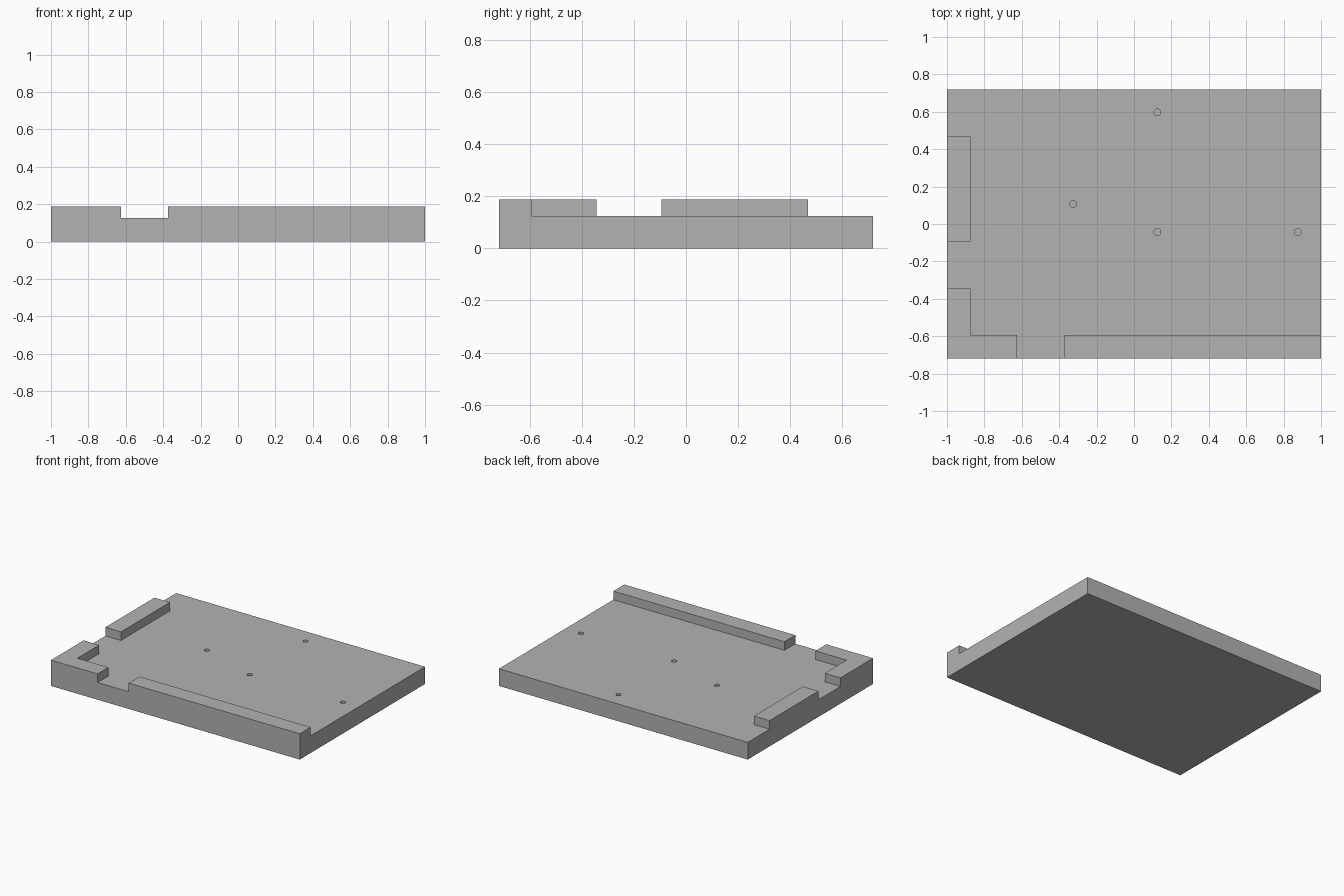
import bpy
import bmesh
from mathutils import Matrix

default = bpy.data.objects.get("Cube")
if default:
    bpy.data.objects.remove(default, do_unlink=True)

HALF_X, HALF_Y = 1.0, 0.719
DECK, TOP = 0.125, 0.1875      # plate surface and rim height
RIM = 0.125                    # rim width
HOLE_RADIUS, HOLE_DEPTH = 0.018, 0.0625

grey = bpy.data.materials.new("plain grey")
grey.use_nodes = True
colour = (0.45, 0.45, 0.45, 1)
grey.diffuse_color = colour
grey.node_tree.nodes["Principled BSDF"].inputs["Base Color"].default_value = colour


def finish(name, bm):
    mesh = bpy.data.meshes.new(name)
    bmesh.ops.recalc_face_normals(bm, faces=bm.faces)
    bm.to_mesh(mesh)
    bm.free()
    mesh.materials.append(grey)
    obj = bpy.data.objects.new(name, mesh)
    bpy.context.collection.objects.link(obj)
    return obj


def prism(name, outline, height):
    """Extrude a plan outline from the ground up to a height."""
    bm = bmesh.new()
    face = bm.faces.new([bm.verts.new((x, y, 0)) for x, y in outline])
    extruded = bmesh.ops.extrude_face_region(bm, geom=[face])["geom"]
    verts = [v for v in extruded if isinstance(v, bmesh.types.BMVert)]
    bmesh.ops.translate(bm, verts=verts, vec=(0, 0, height))
    return finish(name, bm)


def rectangle(x0, x1, y0, y1):
    return [(x0, y0), (x1, y0), (x1, y1), (x0, y1)]


def combine(target, other, operation):
    """Apply a boolean and discard the helper."""
    mod = target.modifiers.new(other.name, 'BOOLEAN')
    mod.operation, mod.solver, mod.object = operation, 'EXACT', other
    bpy.context.view_layer.objects.active = target
    bpy.ops.object.modifier_apply(modifier=mod.name)
    bpy.data.objects.remove(other, do_unlink=True)


# Flat plate
plate = prism("base_plate", rectangle(-HALF_X, HALF_X, -HALF_Y, HALF_Y), DECK)

# Raised rims: long front rim, right side rim, and L-shaped corner
inner_x, inner_y = -HALF_X + RIM, -HALF_Y + RIM
corner = [(-HALF_X, -HALF_Y), (-0.625, -HALF_Y), (-0.625, inner_y),
          (inner_x, inner_y), (inner_x, -0.344), (-HALF_X, -0.344)]
rims = {
    "front_rim": rectangle(-0.375, HALF_X, -HALF_Y, inner_y),
    "side_rim": rectangle(-HALF_X, inner_x, -0.094, 0.469),
    "corner_rim": corner,
}
for name, outline in rims.items():
    combine(plate, prism(name, outline, TOP), 'UNION')

# Blind pin holes
for x, y in [(0.125, 0.597), (-0.325, 0.106), (0.125, -0.043), (0.875, -0.043)]:
    bm = bmesh.new()
    bmesh.ops.create_cone(bm, cap_ends=True, segments=32, radius1=HOLE_RADIUS,
                          radius2=HOLE_RADIUS, depth=2 * HOLE_DEPTH,
                          matrix=Matrix.Translation((x, y, DECK)))
    combine(plate, finish("pin_hole", bm), 'DIFFERENCE')

# Merge coplanar faces, keep edges sharp and hole walls smooth
bm = bmesh.new()
bm.from_mesh(plate.data)
bmesh.ops.dissolve_limit(bm, angle_limit=0.01, verts=bm.verts, edges=bm.edges)
bm.to_mesh(plate.data)
bm.free()
plate.select_set(True)
bpy.context.view_layer.objects.active = plate
bpy.ops.object.shade_smooth_by_angle()
